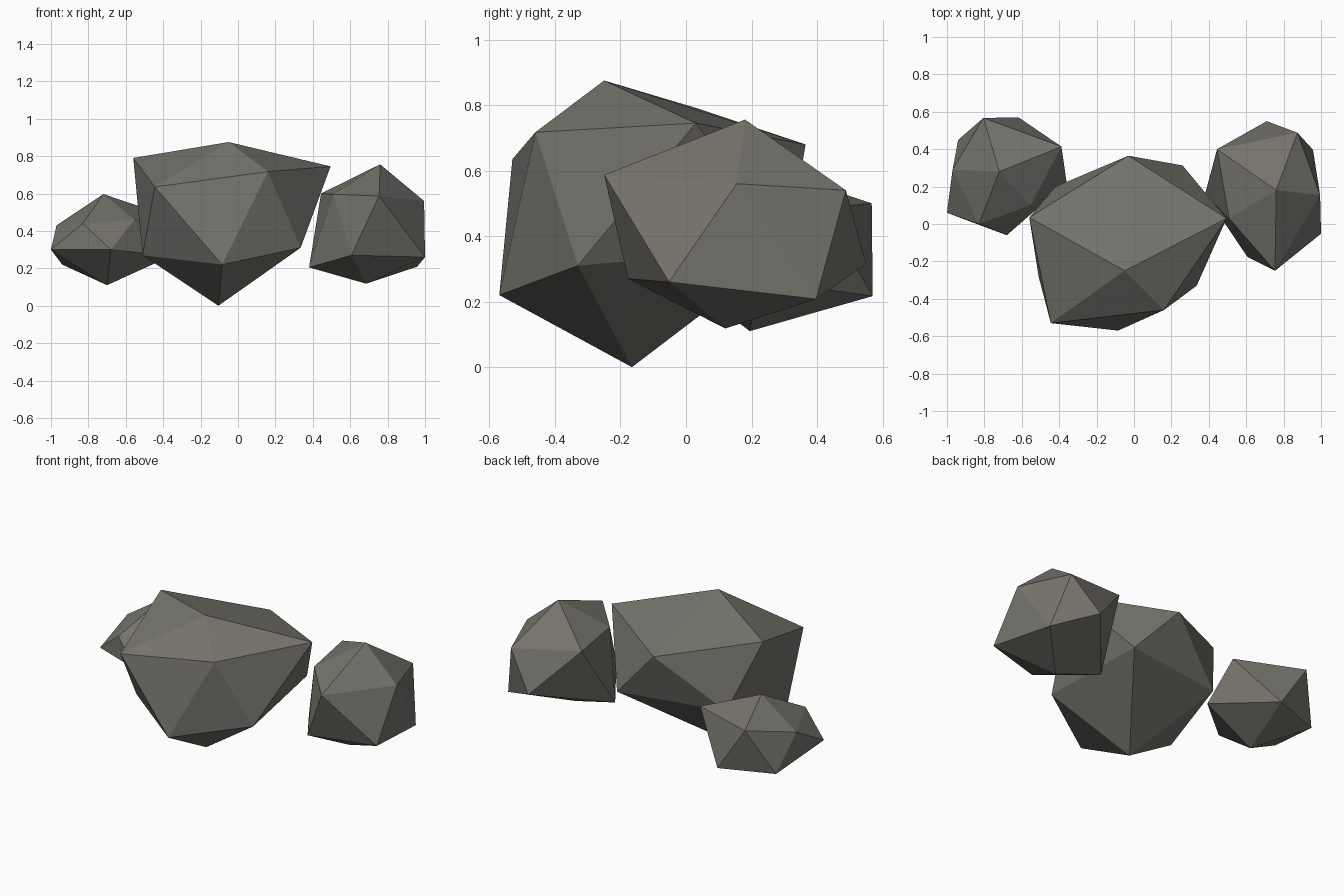
import bpy

# One flat stone colour
stone = bpy.data.materials.new("warm grey stone")
stone.diffuse_color = (0.18, 0.173, 0.15, 1)


def rock(name, top, upper, lower, bottom):
    """Rough twenty-sided rock: a peak, two staggered rings of five, and a base.
    lower[i] sits between upper[i] and upper[i + 1]; rings run anticlockwise."""
    faces = []
    for i in range(5):
        j = (i + 1) % 5
        u, un, l, ln = 1 + i, 1 + j, 6 + i, 6 + j
        faces += [(0, u, un), (u, l, un), (un, l, ln), (l, 11, ln)]
    mesh = bpy.data.meshes.new(name)
    mesh.from_pydata([top, *upper, *lower, bottom], [], faces)
    mesh.materials.append(stone)
    mesh.update()
    obj = bpy.data.objects.new(name, mesh)
    bpy.context.collection.objects.link(obj)
    return obj


# Large wide boulder in the middle
rock("large_rock", (-.05, -.25, .875),
     [(-.56, .035, .79), (-.445, -.53, .635), (.16, -.46, .717),
      (.495, .03, .745), (-.03, .365, .68)],
     [(-.51, -.28, .27), (-.085, -.57, .22), (.335, -.33, .31),
      (.26, .313, .364), (-.42, .20, .38)],
     (-.105, -.165, 0))

# Small rock at the back left
rock("small_rock", (-.72, .28, .597),
     [(-.97, .29, .43), (-.83, 0, .44), (-.553, .10, .46),
      (-.388, .414, .485), (-.805, .567, .50)],
     [(-1, .06, .30), (-.68, -.06, .30), (-.36, .22, .265),
      (-.617, .57, .217), (-.94, .45, .22)],
     (-.70, .195, .11))

# Medium rock at the right
rock("medium_rock", (.76, .18, .756),
     [(.508, .03, .596), (.754, -.25, .587), (.995, .155, .56),
      (.874, .488, .54), (.444, .40, .60)],
     [(.607, -.177, .27), (1, -.052, .26), (.957, .397, .208),
      (.71, .55, .315), (.38, .16, .205)],
     (.685, .12, .118))
